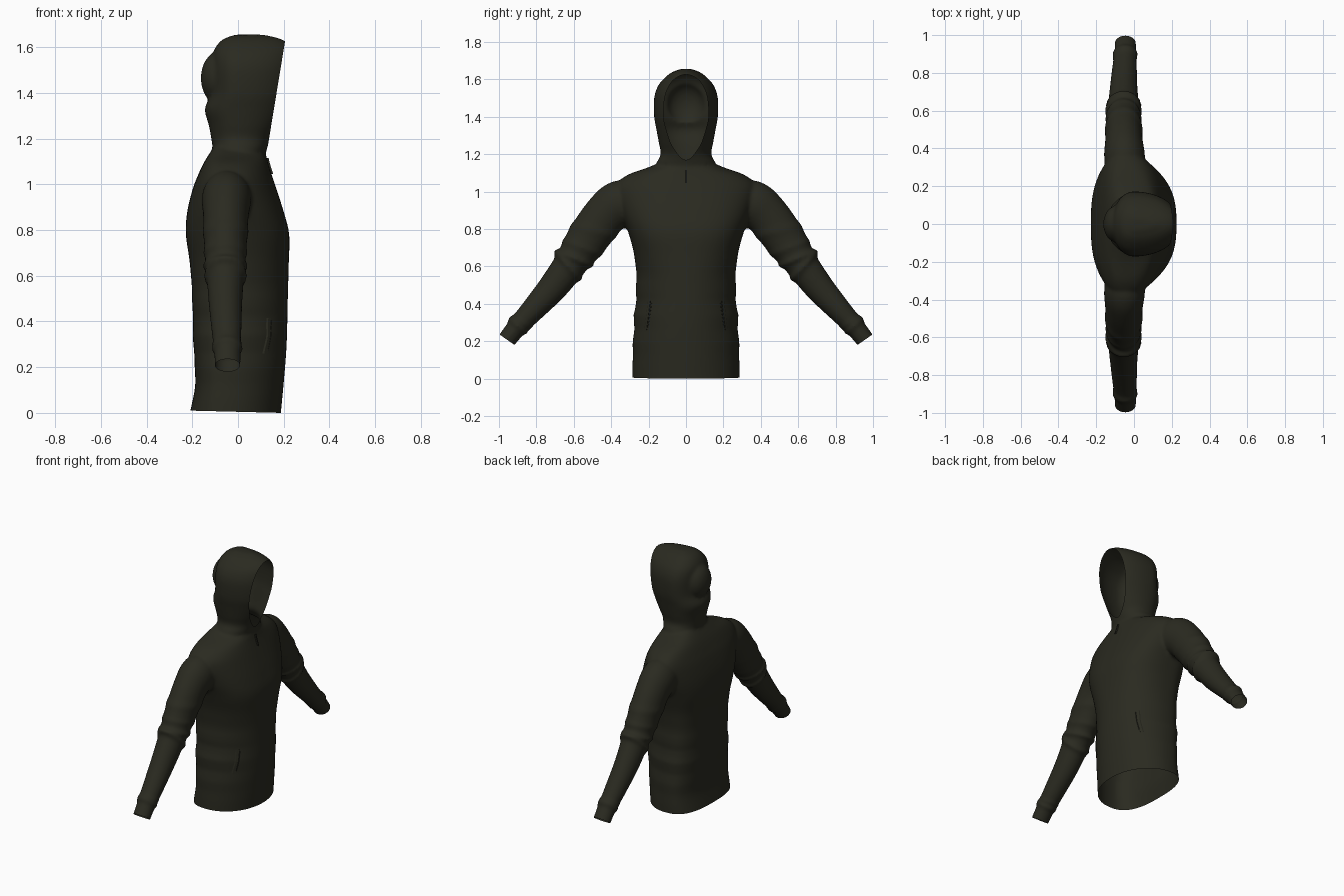
import bpy, bmesh, math
from mathutils import Vector
from mathutils.bvhtree import BVHTree

if "Cube" in bpy.data.objects:
    bpy.data.objects.remove(bpy.data.objects["Cube"])


def material(name, rgb):
    m = bpy.data.materials.new(name)
    m.diffuse_color = (*rgb, 1)
    m.use_nodes = True
    m.node_tree.nodes["Principled BSDF"].inputs["Base Color"].default_value = m.diffuse_color
    return m


fabric = material("dark olive fabric", (0.023, 0.023, 0.0145))
trim = material("darker olive trim", (0.018, 0.018, 0.012))


def sample(table, t):
    """Smooth interpolation of table rows at index t."""
    i = min(int(t), len(table) - 2)
    u = t - i
    p = [table[min(max(k, 0), len(table) - 1)] for k in (i - 1, i, i + 1, i + 2)]
    return [0.5 * (2 * b + (c - a) * u + (2 * a - 5 * b + 4 * c - d) * u * u
                   + (3 * b - a - 3 * c + d) * u ** 3) for a, b, c, d in zip(*p)]


def loft(bm, rings):
    vs = [[bm.verts.new(p) for p in r] for r in rings]
    n = len(vs[0])
    for a, b in zip(vs, vs[1:]):
        for i in range(n):
            j = (i + 1) % n
            bm.faces.new((a[i], a[j], b[j], b[i]))
    bm.faces.new(vs[0][::-1])
    bm.faces.new(vs[-1])


def oval(z, back, front, w, cx, n_back, count=64):
    """Horizontal section with different front and back depth, fuller at the chest."""
    ring = []
    n_front = 2.05 + 0.6 * math.exp(-((z - 0.8) / 0.2) ** 2)
    for k in range(count):
        a = 2 * math.pi * k / count
        c, s = math.cos(a), math.sin(a)
        e = 2 / (n_front if c > 0 else n_back)
        depth = front - cx if c > 0 else cx - back
        ring.append(Vector((cx + math.copysign(abs(c) ** e, c) * depth,
                            math.copysign(abs(s) ** e, s) * w, z)))
    return ring


def column(bm, table, cx, n_back, steps, fold=0):
    rings = []
    for k in range(steps + 1):
        z, b, f, w = sample(table, k * (len(table) - 1) / steps)
        wave = fold * math.sin(z * 42) * math.exp(-((z - 0.35) / 0.2) ** 2)
        rings.append(oval(z, b - wave * 0.4, f, w + wave, cx, n_back))
    loft(bm, rings)


bm = bmesh.new()

# torso: height, back, front, half width
column(bm, [(-.05, -.215, .187, .287), (0, -.21, .188, .287), (.13, -.187, .2, .285),
            (.3, -.195, .213, .278), (.5, -.2, .218, .265), (.65, -.21, .222, .275),
            (.78, -.228, .224, .308), (.88, -.222, .2, .345), (.98, -.198, .168, .375),
            (1.04, -.175, .148, .37), (1.09, -.152, .132, .31), (1.13, -.128, .122, .2),
            (1.17, -.10, .10, .11)], -.05, 2.7, 60, .005)

# hood and its collar
column(bm, [(1.09, -.13, .11, .15), (1.15, -.112, .125, .157), (1.20, -.117, .143, .135),
            (1.26, -.128, .175, .145), (1.33, -.145, .208, .158), (1.40, -.118, .235, .17),
            (1.50, -.115, .247, .17), (1.56, -.112, .245, .152), (1.60, -.098, .235, .122),
            (1.635, -.065, .19, .08), (1.655, -.01, .11, .03)], 0.0, 2.1, 50)

# gathered bulge on the back of the hood
bulge = bmesh.ops.create_uvsphere(bm, u_segments=24, v_segments=16, radius=1)["verts"]
for v in bulge:
    v.co = Vector((-.085 + v.co.x * .078, v.co.y * .1, 1.465 + v.co.z * .115))

# sleeves: y, z, radius, depth radius, x centre
sleeve = [(.24, .95, .10, .09, -.05), (.35, .935, .125, .108, -.05),
          (.435, .87, .117, .1, -.053), (.535, .735, .11, .093, -.055),
          (.61, .625, .09, .084, -.055), (.71, .49, .079, .074, -.055),
          (.83, .355, .063, .065, -.05), (.9, .28, .054, .058, -.047),
          (.99, .165, .047, .055, -.045)]
# sleeve folds: position, tilt, height, width
folds = [(3.85, .15, .014, .1), (4.2, -.12, .014, .09), (3.3, .2, .006, .12),
         (2.6, .25, .005, .14), (6.98, 0, .011, .09), (6.72, .12, .007, .09)]
for side in (1, -1):
    rings = []
    for k in range(121):
        t = k * 8 / 120
        y, z, r, rx, xc = sample(sleeve, t)
        a0, a1 = sample(sleeve, max(t - .4, 0)), sample(sleeve, min(t + .4, 8))
        d = Vector((a1[0] - a0[0], a1[1] - a0[1])).normalized()
        ring = []
        for q in range(32):
            a = 2 * math.pi * q / 32
            c, s = math.cos(a), math.sin(a)
            h = sum(f[2] * math.exp(-((t - f[0] - f[1] * c) / f[3]) ** 2) for f in folds)
            o = (r + h) * c
            ring.append(Vector((xc + (rx + h) * s, side * (y - d.y * o), z + d.x * o)))
        rings.append(ring)
    loft(bm, rings)

# fuse everything into one soft garment
bmesh.ops.recalc_face_normals(bm, faces=bm.faces)
raw = bpy.data.meshes.new("garment_raw")
bm.to_mesh(raw)
bm.free()
hoodie = bpy.data.objects.new("hooded_jacket", raw)
bpy.context.collection.objects.link(hoodie)
rm = hoodie.modifiers.new("fuse", 'REMESH')
rm.mode = 'VOXEL'
rm.voxel_size = 0.01
sm = hoodie.modifiers.new("soften", 'SMOOTH')
sm.factor = 0.5
sm.iterations = 5
bpy.context.view_layer.update()
dg = bpy.context.evaluated_depsgraph_get()
mesh = bpy.data.meshes.new_from_object(hoodie.evaluated_get(dg))
hoodie.modifiers.clear()
hoodie.data = mesh
mesh.name = "hooded_jacket"

bm = bmesh.new()
bm.from_mesh(mesh)


def cut(co, no, keep=None, clear=True):
    faces = [f for f in bm.faces if keep is None or keep(f.calc_center_median())]
    geom = faces + list({e for f in faces for e in f.edges}) + \
        list({v for f in faces for v in f.verts})
    bmesh.ops.bisect_plane(bm, geom=geom, dist=1e-5, plane_co=co, plane_no=no,
                           clear_outer=clear)


# open hem (front dips slightly) and cuffs
cut((.19, 0, 0), (-.025, 0, -1))
for side in (1, -1):
    cut((0, side * .96, .21), (0, side * .57, -.82))

# face opening of the hood
base, top = Vector((.126, 0, 1.14)), Vector((.204, 0, 1.615))
no = Vector((top.z - base.z, 0, base.x - top.x)).normalized()
cut((0, 0, 1.14), (0, 0, 1), lambda c: c.x > .05 and 1.1 < c.z < 1.2, False)
cut(base, no, lambda c: c.x > .05 and c.z > 1.14, False)
gone = [f for f in bm.faces if f.calc_center_median().z > 1.14
        and (f.calc_center_median() - base).dot(no) > 1e-5]
bmesh.ops.delete(bm, geom=gone, context='FACES')
tree = BVHTree.FromBMesh(bm)
bm.to_mesh(mesh)
bm.free()
mesh.materials.clear()
mesh.materials.append(fabric)
for p in mesh.polygons:
    p.use_smooth = True
    p.material_index = 0


def chest(y, z, lift):
    hit = tree.ray_cast(Vector((1, y, z)), Vector((-1, 0, 0)))[0]
    return Vector(((hit.x if hit else .12) + lift, y, z))


def strip(name, start, end, width, lift, mat, steps):
    """Raised band laid on the front of the garment."""
    b = bmesh.new()
    prev = None
    for k in range(steps + 1):
        u = k / steps
        y = start[0] + (end[0] - start[0]) * u
        z = start[1] + (end[1] - start[1]) * u
        row = [b.verts.new(chest(y + o * width, z, l)) for o, l in
               ((-.5, -.003), (-.35, lift), (.35, lift), (.5, -.003))]
        if prev:
            for i in range(3):
                b.faces.new((prev[i], prev[i + 1], row[i + 1], row[i]))
        prev = row
    me = bpy.data.meshes.new(name)
    b.to_mesh(me)
    b.free()
    me.materials.append(mat)
    ob = bpy.data.objects.new(name, me)
    bpy.context.collection.objects.link(ob)


# zip pull and the slanted pockets
strip("zip_pull", (0, 1.045), (0, 1.115), .012, .008, trim, 4)
for side, label in ((1, "left"), (-1, "right")):
    strip(label + "_pocket_welt", (side * .216, .26), (side * .197, .415), .016, .006, fabric, 8)
    strip(label + "_pocket_slit", (side * .204, .27), (side * .185, .405), .006, .003, trim, 8)
